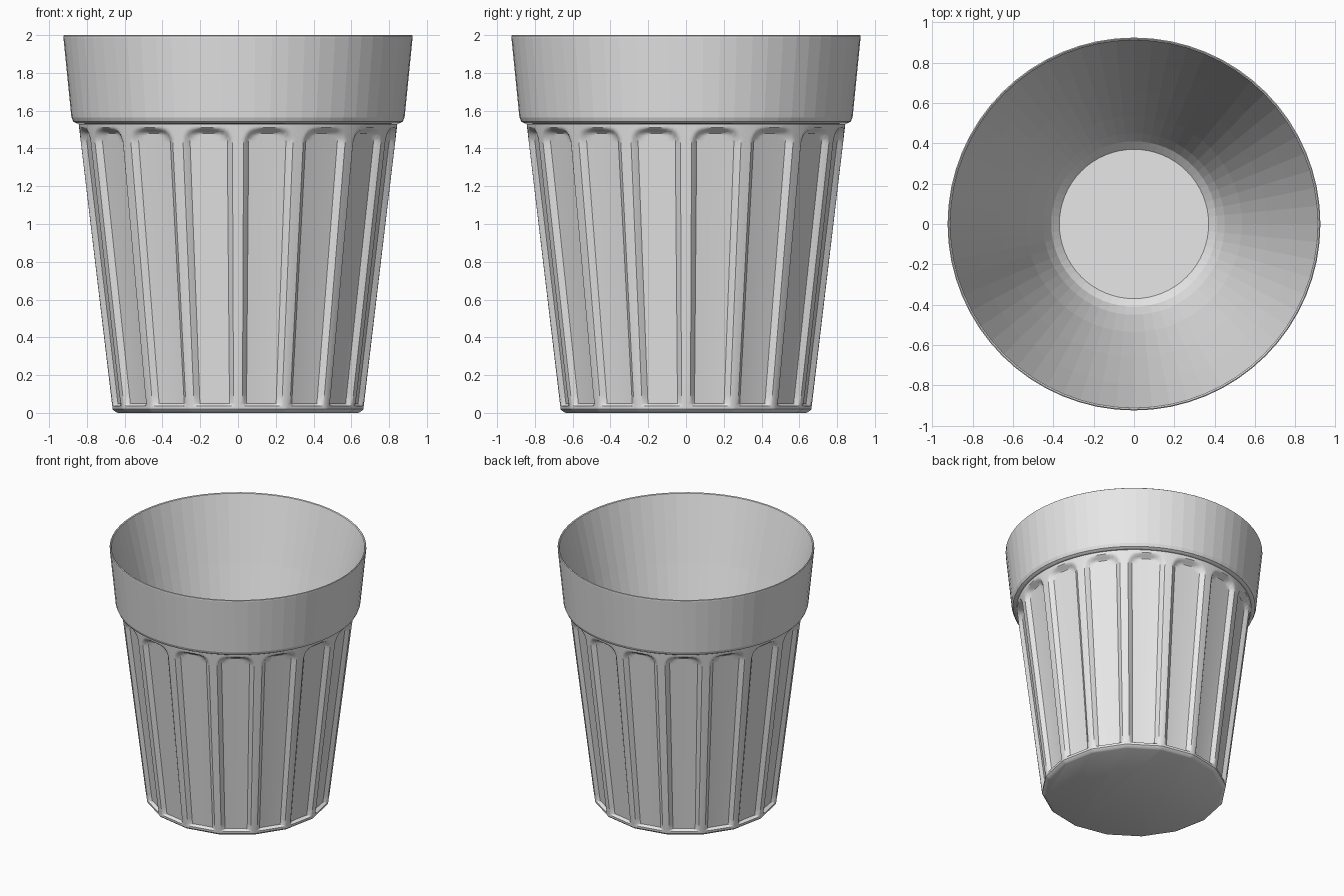
import bpy, bmesh, math

if "Cube" in bpy.data.objects:
    bpy.data.objects.remove(bpy.data.objects["Cube"])

FLUTES = 16
PITCH = 2 * math.pi / FLUTES

glass = bpy.data.materials.new("pale_grey_glass")
glass.diffuse_color = (0.8, 0.8, 0.8, 1)
glass.use_nodes = True
glass.node_tree.nodes["Principled BSDF"].inputs["Base Color"].default_value = glass.diffuse_color


def loft(name, rings, close_start=False, close_end=False):
    """Skin a list of equally long rings of points, with optional end caps."""
    bm = bmesh.new()
    rows = [[bm.verts.new(p) for p in ring] for ring in rings]
    n = len(rows[0])
    for a, b in zip(rows, rows[1:]):
        for i in range(n):
            j = (i + 1) % n
            bm.faces.new((a[i], a[j], b[j], b[i]))
    if close_start:
        bm.faces.new(rows[0][::-1])
    if close_end:
        bm.faces.new(rows[-1])
    mesh = bpy.data.meshes.new(name)
    bm.to_mesh(mesh)
    bm.free()
    mesh.materials.append(glass)
    obj = bpy.data.objects.new(name, mesh)
    bpy.context.collection.objects.link(obj)
    return obj


def circle(r, z, n=64):
    return [(r * math.cos(2 * math.pi * i / n), r * math.sin(2 * math.pi * i / n), z)
            for i in range(n)]


def smoothstep(t):
    t = max(0.0, min(1.0, t))
    return t * t * (3 - 2 * t)


# Collar, rim and hollow interior, from the collar's underside over to the floor
profile = [(0.80, 1.53), (0.855, 1.533), (0.872, 1.542), (0.882, 1.565), (0.924, 1.985),
           (0.924, 1.996), (0.919, 2.0), (0.912, 1.995), (0.79, 1.5), (0.66, 1.0),
           (0.535, 0.55), (0.45, 0.3), (0.41, 0.22), (0.37, 0.18)]
loft("collar_and_interior", [circle(r, z) for r, z in profile], close_end=True)

# Fluted outer wall: concave panels with rounded tops between narrow ribs
FLUTE_TOP, FLUTE_FOOT, CORNER = 1.51, 0.03, 0.085
STEPS = [-1, -0.9, -0.82, -0.74, -0.64, -0.5, -0.34, -0.17,
         0, 0.17, 0.34, 0.5, 0.64, 0.74, 0.82, 0.9]


def rib_radius(z):
    return 0.665 + (0.84 - 0.665) * (z - 0.03) / 1.47


def flute_depth(u, z):
    r = rib_radius(z)
    rib_half = 0.018 + 0.012 * z / 1.5
    half = r * PITCH / 2 - rib_half
    x = abs(u) * r * PITCH / 2
    # distance inside the panel outline, with rounded upper corners
    dx, dz = half - x, FLUTE_TOP - z
    if dx < CORNER and dz < CORNER:
        inside = CORNER - math.hypot(CORNER - dx, CORNER - dz)
    else:
        inside = min(dx, dz)
    foot = smoothstep((z - FLUTE_FOOT) / 0.02)
    bowl = 0.038 * (1 - 0.5 * u * u)
    return bowl * smoothstep(inside / 0.03) * foot


def fluted_ring(z):
    ring = []
    for k in range(FLUTES):
        for u in STEPS:
            a = (k + 0.5 + u / 2) * PITCH
            r = rib_radius(z)
            # the foot blends from straight-sided polygon to round wall
            chord = r * math.cos(PITCH / 2) / math.cos(u * PITCH / 2)
            r = min(chord if z < 0.06 else r, r - flute_depth(u, z))
            if z < 0.02:
                r = chord - 0.025 * (1 - z / 0.02) ** 1.5
            ring.append((r * math.cos(a), r * math.sin(a), z))
    return ring


heights = [0, 0.005, 0.012, 0.02, 0.03, 0.037, 0.044, 0.05]
heights += [0.1 + 0.13 * i for i in range(10)]
heights += [1.37 + 0.01 * i for i in range(17)]
wall = loft("fluted_wall", [fluted_ring(z) for z in heights], close_start=True)

# Smooth the fluted wall while keeping the foot edge crisp
bpy.context.view_layer.objects.active = wall
wall.select_set(True)
bpy.ops.object.shade_smooth_by_angle(angle=math.radians(35))
